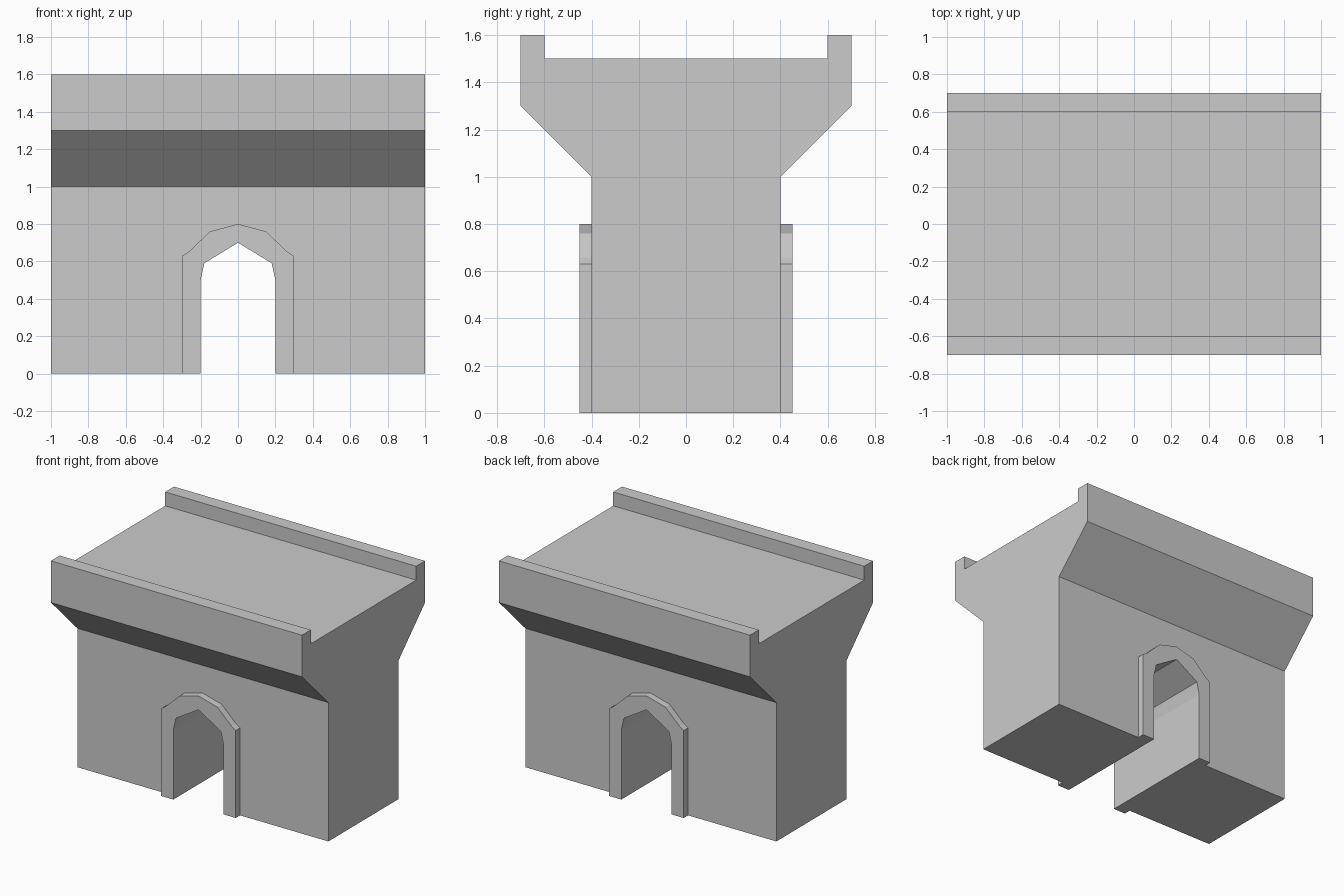
import bpy, bmesh
from mathutils import Vector

if "Cube" in bpy.data.objects:
    bpy.data.objects.remove(bpy.data.objects["Cube"])


def prism(name, pts, to_3d, lo, hi):
    """Extrude a closed 2D outline between two depths."""
    bm = bmesh.new()
    face = bm.faces.new([bm.verts.new(to_3d(a, b, lo)) for a, b in pts])
    out = bmesh.ops.extrude_face_region(bm, geom=[face])
    moved = [v for v in out["geom"] if isinstance(v, bmesh.types.BMVert)]
    shift = Vector(to_3d(0, 0, hi)) - Vector(to_3d(0, 0, lo))
    bmesh.ops.translate(bm, verts=moved, vec=shift)
    bmesh.ops.recalc_face_normals(bm, faces=bm.faces)
    mesh = bpy.data.meshes.new(name)
    bm.to_mesh(mesh)
    bm.free()
    obj = bpy.data.objects.new(name, mesh)
    bpy.context.collection.objects.link(obj)
    return obj


def mirrored(half):
    """Complete a half outline by reflecting it across the first axis."""
    return half + [(-a, b) for a, b in reversed(half) if a != 0]


def along_x(a, b, d):
    return (d, a, b)


def along_y(a, b, d):
    return (a, d, b)


# Wall section: flared walkway with a low parapet on both edges
section = mirrored([(0.4, 0), (0.4, 1.0), (0.7, 1.3), (0.7, 1.6), (0.6, 1.6), (0.6, 1.5)])
wall = prism("wall", section, along_x, -1, 1)

# Arched passage cut through the wall
inner = [(0.2, 0.5), (0.18, 0.59), (0, 0.7)]
cutter = prism("passage_cutter", mirrored([(0.2, -0.2)] + inner), along_y, -0.6, 0.6)
cutter.hide_render = True
cut = wall.modifiers.new("passage", "BOOLEAN")
cut.operation = "DIFFERENCE"
cut.solver = "EXACT"
cut.object = cutter
bpy.context.view_layer.update()
graph = bpy.context.evaluated_depsgraph_get()
wall_mesh = bpy.data.meshes.new_from_object(wall.evaluated_get(graph))
wall.modifiers.clear()
wall.data = wall_mesh
bpy.data.objects.remove(cutter)

# Raised arch surround on the front and back
outer = [(0.297, 0), (0.297, 0.63), (0.26, 0.655), (0.15, 0.76), (0, 0.8)]
surround = mirrored(outer) + list(reversed(mirrored([(0.2, 0)] + inner)))
for name, lo, hi in (("front_arch_surround", -0.45, -0.4), ("back_arch_surround", 0.4, 0.45)):
    prism(name, surround, along_y, lo, hi)
